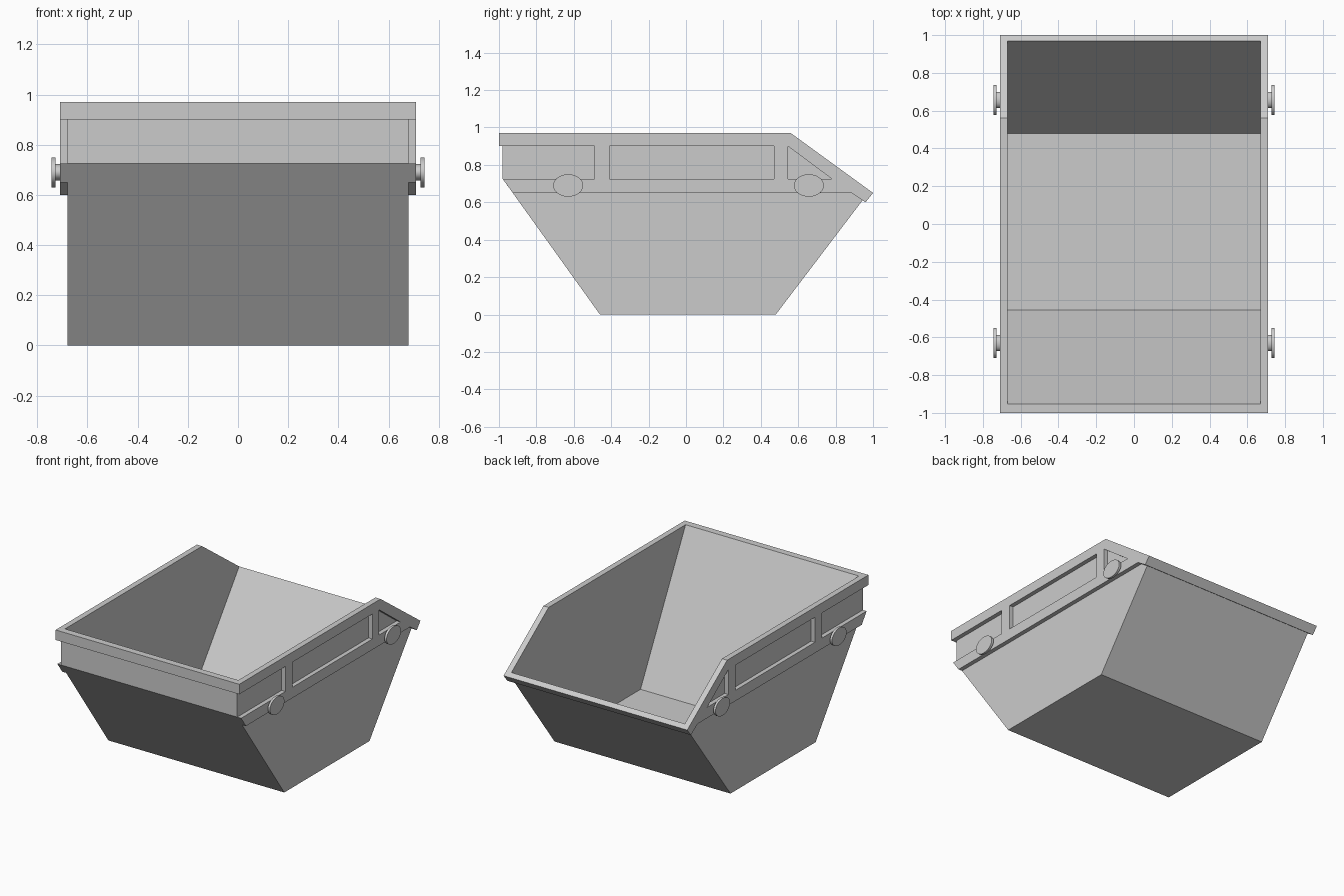
import bpy, bmesh, math
from mathutils import Matrix

cube = bpy.data.objects.get("Cube")
if cube:
    bpy.data.objects.remove(cube, do_unlink=True)

# Painted steel
steel = bpy.data.materials.new("grey_steel")
steel.use_nodes = True
GREY = (0.6, 0.6, 0.6, 1)
steel.diffuse_color = GREY
steel.node_tree.nodes["Principled BSDF"].inputs["Base Color"].default_value = GREY


def finish(name, bm):
    bmesh.ops.recalc_face_normals(bm, faces=bm.faces[:])
    mesh = bpy.data.meshes.new(name)
    bm.to_mesh(mesh)
    bm.free()
    mesh.materials.append(steel)
    obj = bpy.data.objects.new(name, mesh)
    bpy.context.scene.collection.objects.link(obj)
    return obj


def prism(name, profile, x0, x1):
    """Extrude a side profile of (y, z) points from x0 to x1."""
    bm = bmesh.new()
    face = bm.faces.new([bm.verts.new((x0, y, z)) for y, z in profile])
    out = bmesh.ops.extrude_face_region(bm, geom=[face])
    moved = [v for v in out["geom"] if isinstance(v, bmesh.types.BMVert)]
    bmesh.ops.translate(bm, verts=moved, vec=(x1 - x0, 0, 0))
    return finish(name, bm)


def combine(target, helper, operation):
    """Apply a boolean and discard the helper."""
    helper.hide_render = True
    mod = target.modifiers.new(operation, "BOOLEAN")
    mod.operation, mod.solver, mod.object = operation, "EXACT", helper
    bpy.context.view_layer.update()
    graph = bpy.context.evaluated_depsgraph_get()
    mesh = bpy.data.meshes.new_from_object(target.evaluated_get(graph))
    target.modifiers.clear()
    target.data = mesh
    bpy.data.objects.remove(helper, do_unlink=True)


# Wide upper band: rim, posts and lower rail
body = prism("skip_body", [
    (-1, 0.97), (0.56, 0.97), (1, 0.65), (0.96, 0.60), (0.885, 0.65),
    (-0.926, 0.65), (-0.98, 0.725), (-0.98, 0.9), (-1, 0.9)], -0.71, 0.71)

# Recessed side panels between the posts
panels = [
    [(-1.1, 0.725), (-0.49, 0.725), (-0.49, 0.9), (-1.1, 0.9)],
    [(-0.41, 0.725), (0.47, 0.725), (0.47, 0.9), (-0.41, 0.9)],
    [(0.545, 0.725), (0.78, 0.725), (0.545, 0.9)],
]
for panel in panels:
    for side in (-1, 1):
        combine(body, prism("panel_cutter", panel, side * 0.68, side * 0.8), "DIFFERENCE")

# Tapered hull
combine(body, prism("hull", [
    (-0.98, 0.725), (-0.46, 0), (0.48, 0), (0.945, 0.612), (0.9, 0.7)],
    -0.68, 0.68), "UNION")

# Open interior with sloping ends
combine(body, prism("cavity_cutter", [
    (-1.02, 1.1), (-0.455, 0.01), (0.48, 0.01), (1.287, 1.1)],
    -0.67, 0.67), "DIFFERENCE")

# Merge coplanar leftovers
bm = bmesh.new()
bm.from_mesh(body.data)
bmesh.ops.remove_doubles(bm, verts=bm.verts[:], dist=0.0005)
bmesh.ops.dissolve_limit(bm, angle_limit=math.radians(0.5),
                         verts=bm.verts[:], edges=bm.edges[:])
bm.to_mesh(body.data)
bm.free()


# Lifting lugs: an oval pin with a wider oval cap
def lug(name, side, y):
    bm = bmesh.new()
    for ry, rz, x0, x1 in ((0.043, 0.033, 0.70, 0.73), (0.08, 0.06, 0.728, 0.744)):
        place = (Matrix.Translation((side * (x0 + x1) / 2, y, 0.69))
                 @ Matrix.Diagonal((1, ry, rz, 1)) @ Matrix.Rotation(math.pi / 2, 4, "Y"))
        bmesh.ops.create_cone(bm, cap_ends=True, segments=40, radius1=1, radius2=1,
                              depth=x1 - x0, matrix=place)
    obj = finish(name, bm)
    bpy.ops.object.select_all(action="DESELECT")
    obj.select_set(True)
    bpy.context.view_layer.objects.active = obj
    bpy.ops.object.shade_smooth_by_angle(angle=math.radians(35))


for side, side_name in ((1, "left"), (-1, "right")):
    for y, end in ((-0.63, "front"), (0.657, "back")):
        lug(f"{end}_{side_name}_lifting_lug", side, y)
